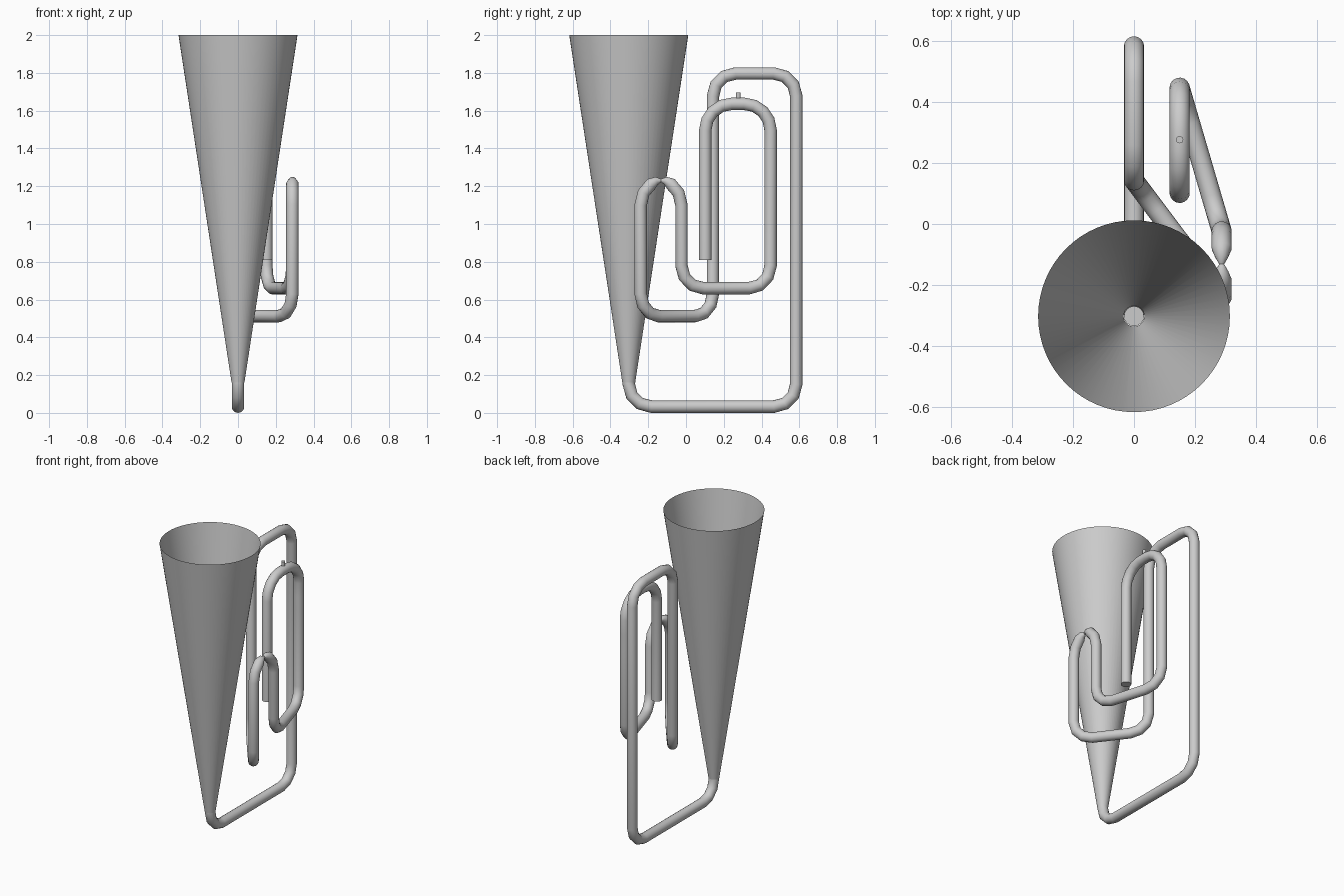
import bpy, bmesh
from math import cos, sin, pi
from mathutils import Vector

if "Cube" in bpy.data.objects:
    bpy.data.objects.remove(bpy.data.objects["Cube"])

R = 0.033  # tube radius


def fillet(prev, p, nxt, r, n=3):
    """Points of a rounded right-angle corner."""
    a, b = (prev - p).normalized(), (nxt - p).normalized()
    c = p + (a + b) * r
    return [c - (b * cos(t) + a * sin(t)) * r
            for t in (pi / 2 * i / n for i in range(n + 1))]


def route(points, radii, n=3):
    """Polyline with its inner corners rounded."""
    pts = [Vector(p) for p in points]
    out = [pts[0]]
    for i, r in enumerate(radii, 1):
        out += fillet(pts[i - 1], pts[i], pts[i + 1], r, n)
    return out + [pts[-1]]


def smooth(obj, angle):
    bpy.ops.object.select_all(action='DESELECT')
    obj.select_set(True)
    bpy.context.view_layer.objects.active = obj
    if obj.type == 'CURVE':
        bpy.ops.object.convert(target='MESH')
    bpy.ops.object.shade_smooth_by_angle(angle=angle)


# Flared bell: open cone
bm = bmesh.new()
bmesh.ops.create_cone(bm, cap_ends=False, segments=64,
                      radius1=0.034, radius2=0.315, depth=1.84)
me = bpy.data.meshes.new("bell")
bm.to_mesh(me)
bm.free()
bell = bpy.data.objects.new("bell", me)
bell.location = (0, -0.303, 1.08)
bpy.context.collection.objects.link(bell)
smooth(bell, pi / 6)

# Tubing: big outer loop and first diagonal, up to the small arch
path = [(p, 1) for p in route(
    [(0, -0.303, 0.165), (0, -0.303, R), (0, 0.584, R), (0, 0.584, 1.797),
     (0, 0.143, 1.797), (0, 0.143, 0.512), (0.288, -0.24, 0.512), (0.288, -0.24, 1.10)],
    [0.12] * 6)]
# Pinched small arch
path += [(Vector((0.288, y, z)), r) for y, z, r in (
    (-0.224, 1.165, 1), (-0.183, 1.213, 1), (-0.155, 1.229, 0.65), (-0.132, 1.23, 0.25),
    (-0.109, 1.229, 0.65), (-0.081, 1.213, 1), (-0.04, 1.165, 1))]
# Second diagonal and the upper loop ending in the lead pipe
path += [(p, 1) for p in route(
    [(0.288, -0.024, 1.10), (0.288, -0.024, 0.66), (0.15, 0.448, 0.66), (0.15, 0.448, 1.30)],
    [0.12] * 2)]
path += [(p, 1) for p in route(
    [(0.15, 0.448, 1.40), (0.15, 0.448, 1.636), (0.15, 0.102, 1.636), (0.15, 0.102, 0.81)],
    [0.14] * 2, 4)]

cu = bpy.data.curves.new("tubing", 'CURVE')
cu.dimensions = '3D'
cu.bevel_depth = R
cu.bevel_resolution = 6
cu.use_fill_caps = True
sp = cu.splines.new('POLY')
sp.points.add(len(path) - 1)
for pt, (co, r) in zip(sp.points, path):
    pt.co = (*co, 1)
    pt.radius = r
tubing = bpy.data.objects.new("tubing", cu)
bpy.context.collection.objects.link(tubing)
smooth(tubing, pi / 5)

# Small pin on top of the upper loop
bpy.ops.mesh.primitive_cylinder_add(vertices=16, radius=0.012, depth=0.05,
                                    location=(0.15, 0.277, 1.671))
pin = bpy.context.object
pin.name = "pin"
smooth(pin, pi / 6)
